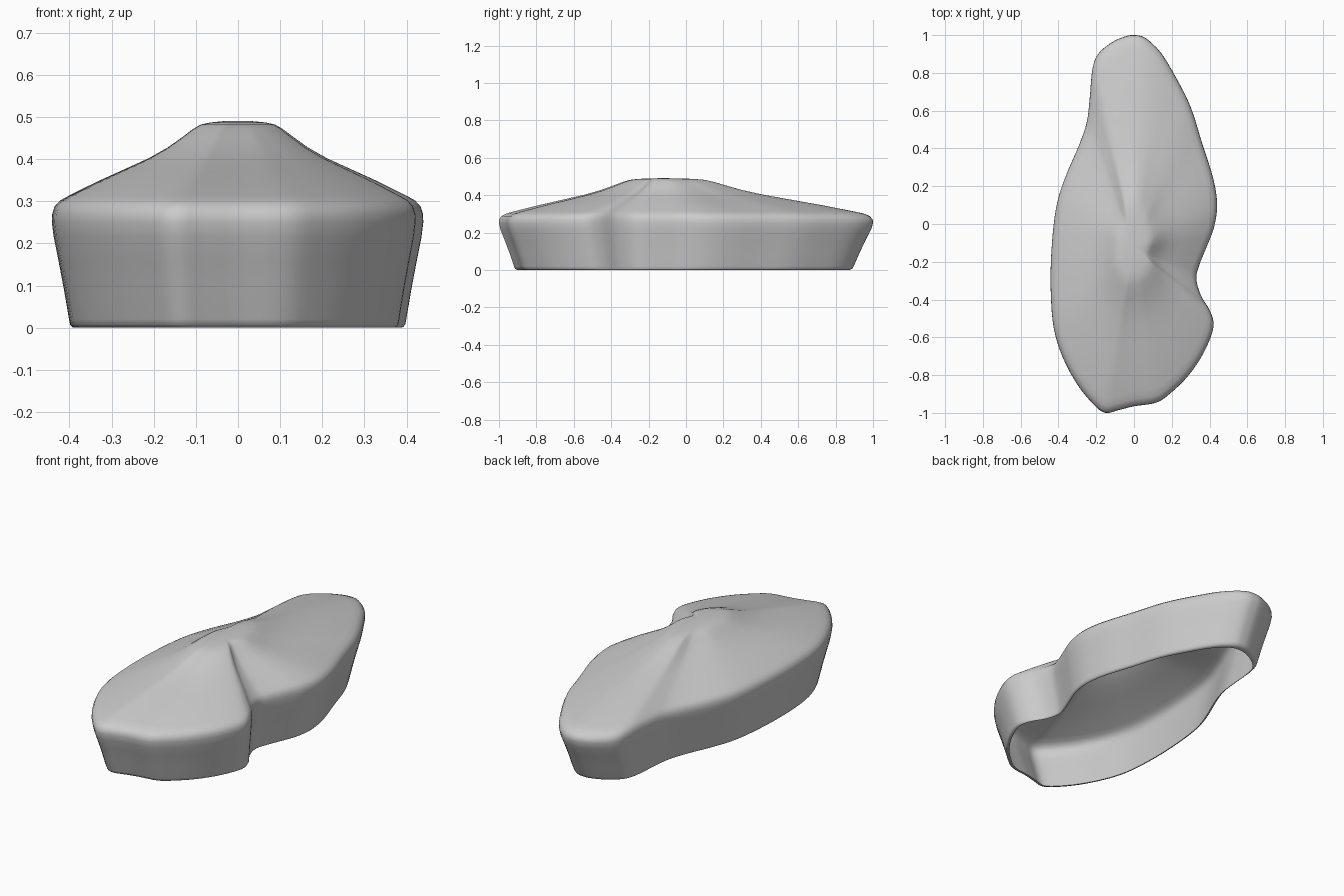
import bpy, bmesh
from mathutils import Vector

if "Cube" in bpy.data.objects:
    bpy.data.objects.remove(bpy.data.objects["Cube"])

# Plan outline at the widest level, clockwise from the back tip
OUTLINE = [(0, 1.0), (.06, .985), (.14, .91), (.22, .78), (.30, .62), (.36, .43),
           (.42, .24), (.44, .10), (.423, -.02), (.385, -.12), (.345, -.22), (.33, -.29),
           (.355, -.38), (.405, -.465), (.42, -.55), (.37, -.68), (.29, -.80), (.20, -.89),
           (.12, -.945), (0, -.965), (-.08, -.985), (-.15, -1.0), (-.21, -.96), (-.30, -.85),
           (-.38, -.70), (-.425, -.55), (-.44, -.38), (-.44, -.2), (-.425, 0), (-.40, .14),
           (-.355, .27), (-.29, .42), (-.25, .54), (-.235, .66), (-.22, .82), (-.19, .90),
           (-.12, .96), (-.05, .992)]
# Radial scale about the apex and height, from the open bottom rim to the top
PROFILE = [(.875, 0), (.89, .001), (.902, .007), (.908, .02), (.935, .09), (.965, .16),
           (.99, .215), (1.0, .25), (.998, .27), (.985, .288), (.955, .302), (.91, .313),
           (.76, .346), (.62, .374), (.48, .402), (.38, .427), (.30, .452), (.24, .472),
           (.20, .482), (.15, .487), (.08, .490)]
APEX = Vector((0, -.125))
STEPS = 4


def smooth_loop(points):
    """Catmull-Rom resampling of a closed outline."""
    p = [Vector(q) for q in points]
    n, out = len(p), []
    for i in range(n):
        a, b, c, d = p[i - 1], p[i], p[(i + 1) % n], p[(i + 2) % n]
        for k in range(STEPS):
            t = k / STEPS
            out.append(.5 * (2 * b + (c - a) * t + (2 * a - 5 * b + 4 * c - d) * t * t
                             + (3 * b - a - 3 * c + d) * t ** 3))
    return out


# Open-bottomed shell: rings of the outline shrinking towards the apex
loop = smooth_loop(OUTLINE)
bm = bmesh.new()
rings = []
for s, z in PROFILE:
    rings.append([bm.verts.new((*(APEX + (q - APEX) * s), z)) for q in loop])
n = len(loop)
for low, high in zip(rings, rings[1:]):
    for i in range(n):
        j = (i + 1) % n
        bm.faces.new((low[j], low[i], high[i], high[j]))
tip = bm.verts.new((*APEX, .491))
for i in range(n):
    bm.faces.new((rings[-1][(i + 1) % n], rings[-1][i], tip))

mesh = bpy.data.meshes.new("shell_cap")
bm.to_mesh(mesh)
bm.free()
mesh.shade_smooth()
shell = bpy.data.objects.new("shell_cap", mesh)
bpy.context.collection.objects.link(shell)

# Plain grey
grey = bpy.data.materials.new("light grey")
grey.diffuse_color = (.6, .6, .6, 1)
grey.use_nodes = True
grey.node_tree.nodes["Principled BSDF"].inputs["Base Color"].default_value = grey.diffuse_color
mesh.materials.append(grey)
